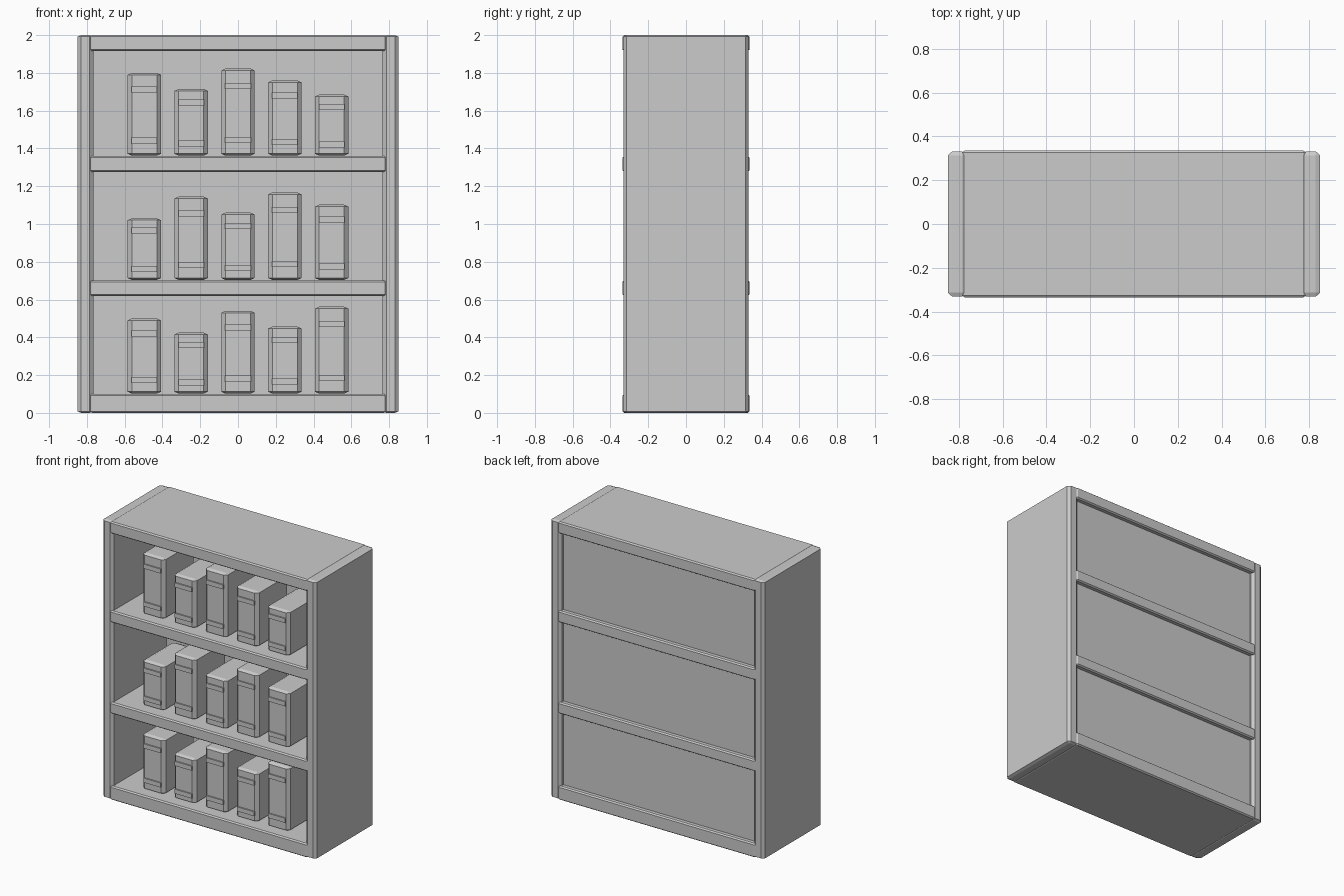
import bpy
import bmesh
from mathutils import Vector

default = bpy.data.objects.get("Cube")
if default:
    bpy.data.objects.remove(default, do_unlink=True)

# One plain grey for everything
grey = bpy.data.materials.new("plain_grey")
grey.use_nodes = True
grey.diffuse_color = (0.6, 0.6, 0.6, 1)
grey.node_tree.nodes["Principled BSDF"].inputs["Base Color"].default_value = (0.6, 0.6, 0.6, 1)


def box(name, low, high, chamfer=None):
    """Flat-shaded box between two corners, with a chamfer width per axis."""
    low, high = Vector(low), Vector(high)
    unit = Vector(chamfer or (1, 1, 1))
    bm = bmesh.new()
    bmesh.ops.create_cube(bm, size=1)
    bmesh.ops.scale(bm, verts=bm.verts, vec=[(h - l) / u for l, h, u in zip(low, high, unit)])
    if chamfer:
        bmesh.ops.bevel(bm, geom=bm.edges[:], offset=1, segments=1,
                        affect='EDGES', profile=0.5)
        bmesh.ops.scale(bm, verts=bm.verts, vec=unit)
    mesh = bpy.data.meshes.new(name)
    bm.to_mesh(mesh)
    bm.free()
    mesh.materials.append(grey)
    obj = bpy.data.objects.new(name, mesh)
    obj.location = (low + high) / 2
    bpy.context.collection.objects.link(obj)
    return obj


# Side walls
for name, x in (("left_side", 0.8075), ("right_side", -0.8075)):
    box(name, (x - 0.0425, -0.332, 0), (x + 0.0425, 0.332, 2), (0.02, 0.018, 0.008))

# Bottom, shelves and top
boards = {"bottom_board": (0, 0.1), "lower_shelf": (0.62, 0.702),
          "upper_shelf": (1.276, 1.36), "top_board": (1.915, 2)}
for name, (z0, z1) in boards.items():
    box(name, (-0.787, -0.336, z0), (0.787, 0.336, z1), (0.015, 0.01, 0.008))

# Recessed back
box("back_panel", (-0.79, 0.28, 0.04), (0.79, 0.3, 1.96))

# Rows of books: row base, then the top of each book
rows = {"bottom": (0.102, (0.5, 0.425, 0.54, 0.457, 0.562)),
        "middle": (0.704, (1.03, 1.145, 1.06, 1.167, 1.102)),
        "top": (1.362, (1.8, 1.715, 1.823, 1.76, 1.685))}
front, back = -0.26, 0.1
for row, (base, tops) in rows.items():
    for i, top in enumerate(tops):
        x = (i - 2) * 0.248
        name = f"{row}_row_book_{i + 1}"
        box(name, (x - 0.088, front, base), (x + 0.088, back, top), (0.022, 0.022, 0.01))
        # Raised bands across the spine
        height = top - base
        for part, z in (("lower", base + 0.18 * height), ("upper", base + 0.8 * height)):
            box(f"{name}_{part}_band", (x - 0.068, front - 0.009, z - 0.016),
                (x + 0.068, front + 0.01, z + 0.016))
